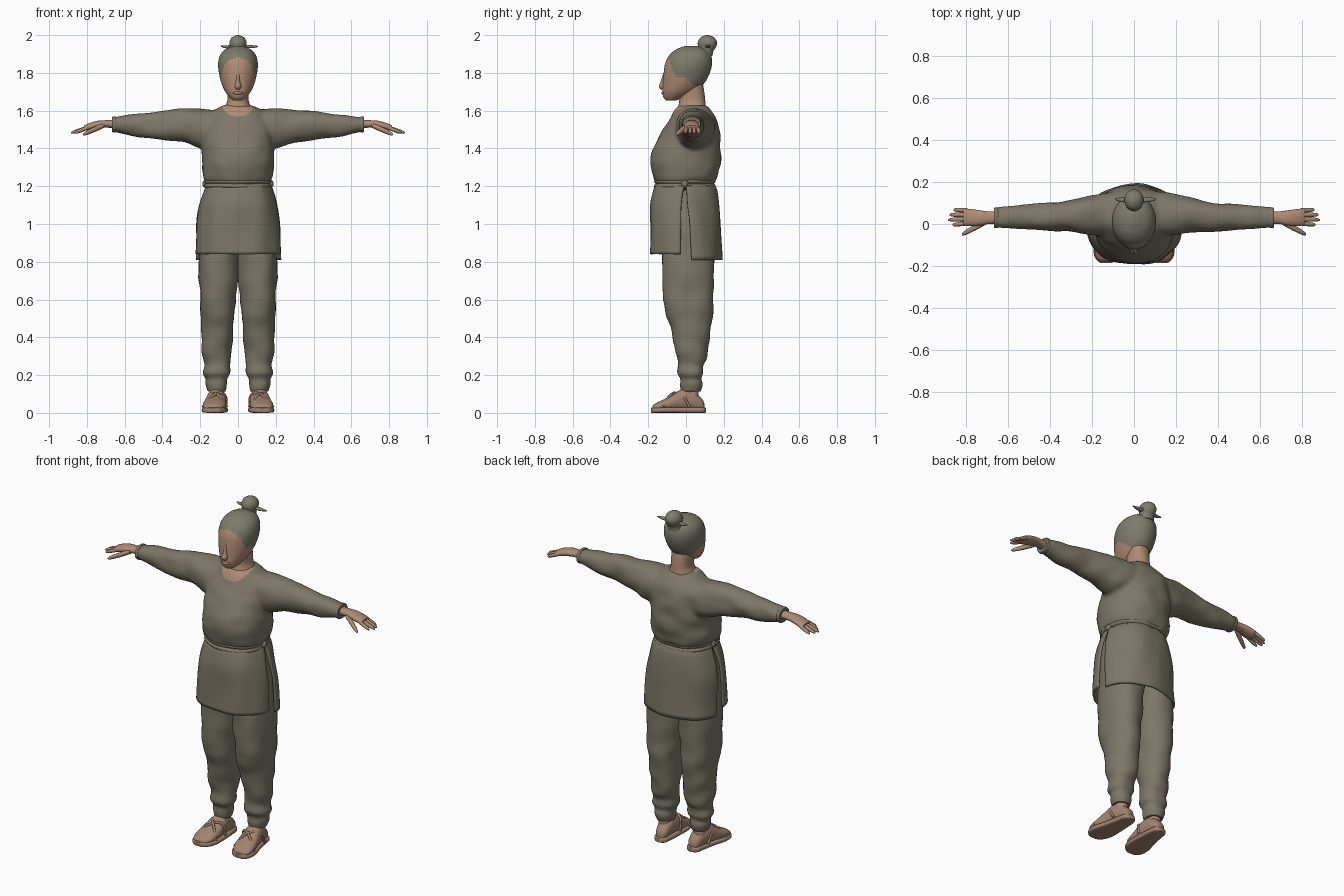
import bpy
import bmesh
from math import pi, cos, sin, copysign, radians
from mathutils import Vector, Matrix, noise

if "Cube" in bpy.data.objects:
    bpy.data.objects.remove(bpy.data.objects["Cube"])


def material(name, rgb):
    m = bpy.data.materials.new(name)
    m.use_nodes = True
    m.diffuse_color = (*rgb, 1)
    bsdf = m.node_tree.nodes["Principled BSDF"]
    bsdf.inputs["Base Color"].default_value = (*rgb, 1)
    bsdf.inputs["Roughness"].default_value = 0.9
    return m


CLOTH = material("olive grey cloth", (0.205, 0.185, 0.135))
HAIR = material("grey hair", (0.205, 0.2, 0.15))
SKIN = material("skin", (0.43, 0.26, 0.175))
SHOE = material("shoe leather", (0.36, 0.23, 0.16))


def smooth(mesh, angle=50):
    mesh.shade_smooth()
    mesh.set_sharp_from_angle(angle=radians(angle))


def interpolate(rows, steps):
    """Spline through the rows of cross-section limits."""
    out = []
    last = len(rows) - 1
    for i in range(last):
        quad = rows[max(i - 1, 0)], rows[i], rows[i + 1], rows[min(i + 2, last)]
        for s in range(steps):
            t = s / steps
            out.append([b + 0.5 * t * (c - a + t * (2*a - 5*b + 4*c - d + t * (3*(b - c) + d - a)))
                        for a, b, c, d in zip(*quad)])
    return out + [list(rows[-1])]


def loft(name, axis, rows, mat, segs=32, steps=4, power=0.9, arc=None):
    """Rings along an axis; each row is position, low/high and low/high of the other axes."""
    rings = interpolate(rows, steps)
    j, k = [a for a in range(3) if a != axis]
    bm = bmesh.new()
    grid = []
    for r, (pos, jl, jh, kl, kh) in enumerate(rings):
        ring = []
        for s in range(segs):
            a = 2 * pi * s / segs
            if arc:
                gap = arc[2] * (1 - r / (len(rings) - 1)) + 0.01
                a = arc[0] + gap + (arc[1] - arc[0] - 2 * gap) * s / (segs - 1)
            co = [0, 0, 0]
            co[axis] = pos
            co[j] = (jl + jh) / 2 + (jh - jl) / 2 * copysign(abs(cos(a)) ** power, cos(a))
            co[k] = (kl + kh) / 2 + (kh - kl) / 2 * copysign(abs(sin(a)) ** power, sin(a))
            ring.append(bm.verts.new(co))
        grid.append(ring)
    for lo, hi in zip(grid, grid[1:]):
        for s in range(segs - 1 if arc else segs):
            n = (s + 1) % segs
            bm.faces.new((lo[s], lo[n], hi[n], hi[s]))
    if not arc:
        bm.faces.new(grid[0])
        bm.faces.new(grid[-1])
    bmesh.ops.recalc_face_normals(bm, faces=bm.faces)
    mesh = bpy.data.meshes.new(name)
    bm.to_mesh(mesh)
    bm.free()
    mesh.materials.append(mat)
    smooth(mesh)
    obj = bpy.data.objects.new(name, mesh)
    bpy.context.collection.objects.link(obj)
    return obj


def mirror(obj):
    """Keep the part as the left one and add its right twin."""
    part = obj.name
    twin = obj.copy()
    twin.data = obj.data.copy()
    twin.data.transform(Matrix.Scale(-1, 4, Vector((1, 0, 0))))
    twin.data.flip_normals()
    obj.name, twin.name = "left_" + part, "right_" + part
    bpy.context.collection.objects.link(twin)


def crease(obj, amount, scale=(9, 9, 14)):
    """Shallow cloth folds."""
    mesh = obj.data
    normals = [v.normal.copy() for v in mesh.vertices]
    for v, n in zip(mesh.vertices, normals):
        v.co += n * amount * noise.noise(v.co * Vector(scale))
    return obj


def even(rows):
    """Expand position, half width, y low, y high to full rows."""
    return [(p, -w, w, a, b) for p, w, a, b in rows]


# Tunic: torso and sleeves fused into one skin
torso = loft("torso", 2, even([
    (1.18, .16, -.155, .145), (1.215, .165, -.16, .15), (1.25, .185, -.175, .17),
    (1.33, .192, -.187, .18), (1.42, .187, -.168, .185), (1.5, .187, -.122, .177),
    (1.56, .17, -.085, .157), (1.6, .13, -.062, .13), (1.627, .075, -.045, .11)]), CLOTH)
half = [(.12, -.06, .15, 1.41, 1.605), (.2, -.05, .14, 1.4, 1.612), (.3, -.036, .116, 1.434, 1.606),
        (.4, -.032, .1, 1.445, 1.597), (.5, -.028, .092, 1.457, 1.587), (.58, -.022, .085, 1.473, 1.577),
        (.66, -.016, .076, 1.488, 1.566)]
sleeves = loft("sleeves", 0, [(-p, *r) for p, *r in reversed(half)]
               + [(0, -.07, .14, 1.45, 1.59)] + half, CLOTH)
bm = bmesh.new()
for part in (torso, sleeves):
    bm.from_mesh(part.data)
bm.to_mesh(torso.data)
bm.free()
bpy.data.objects.remove(sleeves)
torso.name = "tunic"
fuse = torso.modifiers.new("fuse", 'REMESH')
fuse.mode, fuse.voxel_size = 'VOXEL', 0.011
relax = torso.modifiers.new("relax", 'SMOOTH')
relax.iterations = 5
graph = bpy.context.evaluated_depsgraph_get()
graph.update()
fused = bpy.data.meshes.new_from_object(torso.evaluated_get(graph))
torso.modifiers.clear()
torso.data = fused
fused.materials.clear()
fused.materials.append(CLOTH)
fused.materials.append(SKIN)
for f in fused.polygons:
    c = f.center
    f.material_index = int(c.y < .03 and (c.x / .085) ** 2 + ((c.z - 1.635) / .065) ** 2 < 1)
crease(torso, .009)
smooth(fused, 80)

# Sleeve cuffs
mirror(loft("cuff", 0, [(.648, -.018, .078, 1.486, 1.568), (.657, -.02, .08, 1.484, 1.57),
                        (.666, -.017, .077, 1.487, 1.567)], CLOTH, steps=2))

# Slit skirt panels and belt
shape = [(1.0, .217, -.188, .18), (1.1, .202, -.187, .17),
         (1.17, .182, -.172, .16), (1.2, .17, -.16, .15)]
for name, hem, start in (("front_skirt_panel", .84, pi), ("back_skirt_panel", .81, 0)):
    panel = loft(name, 2, even([(hem, .226, -.188, .187)] + shape), CLOTH,
                 segs=40, steps=6, arc=(start, start + pi, .12))
    crease(panel, .012, (9, 9, 4))
    thick = panel.modifiers.new("thickness", 'SOLIDIFY')
    thick.thickness, thick.offset = .01, 0
for z in (1.2, 1.225):
    crease(loft("belt_wrap", 2, even([(z - .014, .168, -.158, .148), (z, .178, -.169, .159),
                                     (z + .014, .17, -.16, .15)]), CLOTH, steps=3), .006)
mirror(loft("belt_knot", 0, [(.165, -.02, .01, 1.195, 1.23), (.178, -.024, .012, 1.193, 1.232),
                             (.188, -.012, .002, 1.203, 1.222)], CLOTH, segs=12))

# Trousers gathered at the ankle
leg = loft("trouser_leg", 2, [
    (.115, .068, .16, -.02, .075), (.15, .06, .168, -.032, .082), (.18, .056, .168, -.036, .08),
    (.21, .045, .18, -.047, .094), (.25, .047, .178, -.042, .092), (.3, .04, .186, -.05, .108),
    (.4, .03, .191, -.065, .125), (.5, .02, .197, -.1, .138), (.6, .008, .202, -.121, .146),
    (.8, -.004, .206, -.127, .15), (1.0, -.01, .195, -.13, .15), (1.18, -.01, .16, -.13, .125)], CLOTH, steps=5)
mirror(crease(leg, .012, (9, 9, 12)))

# Shoes, soles, ankles
mirror(loft("ankle", 2, [(.06, .075, .15, -.02, .07), (.11, .08, .15, -.012, .066),
                         (.16, .08, .15, -.01, .066)], SKIN, segs=20))
mirror(loft("shoe", 1, [
    (.097, .09, .125, .015, .05), (.085, .075, .138, .012, .075), (.05, .068, .15, .01, .108),
    (.01, .066, .16, .01, .132), (-.035, .062, .168, .01, .12), (-.08, .062, .18, .01, .09),
    (-.13, .066, .187, .01, .066), (-.165, .085, .178, .01, .048), (-.178, .105, .16, .015, .036)],
    SHOE, segs=24))
mirror(loft("sole", 1, [
    (.107, .09, .12, .002, .026), (.09, .068, .145, 0, .03), (.04, .06, .156, 0, .03),
    (-.03, .056, .17, 0, .03), (-.1, .054, .19, 0, .03), (-.15, .066, .19, 0, .03),
    (-.178, .09, .172, 0, .028), (-.186, .11, .155, .003, .025)], SHOE, segs=24, power=.5))
for side, sign in (("left", 1), ("right", -1)):
    for n, path in enumerate(([(.06, -.03, .03), (.075, -.05, .1), (.12, -.075, .098), (.187, -.12, .03)],
                              [(.16, .02, .03), (.155, -.02, .09), (.115, -.07, .102), (.06, -.12, .03)])):
        curve = bpy.data.curves.new(f"{side}_shoe_strap", 'CURVE')
        curve.dimensions, curve.bevel_depth, curve.bevel_resolution = '3D', .007, 2
        line = curve.splines.new('BEZIER')
        line.bezier_points.add(len(path) - 1)
        for p, (x, y, z) in zip(line.bezier_points, path):
            p.co = (sign * x, y, z)
            p.handle_left_type = p.handle_right_type = 'AUTO'
        curve.materials.append(SHOE)
        bpy.context.collection.objects.link(bpy.data.objects.new(curve.name, curve))

# Hands
mirror(loft("palm", 0, [(.63, 0, .06, 1.5, 1.555), (.69, 0, .06, 1.51, 1.55), (.74, -.008, .066, 1.506, 1.547),
                        (.785, -.01, .072, 1.496, 1.535), (.815, -.004, .069, 1.494, 1.522)], SKIN, segs=20))


def digit(name, start, end, r):
    rows = []
    for t, k in ((0, 1), (.4, 1.05), (.75, .9), (.93, .65), (1, .25)):
        x, y, z = Vector(start).lerp(Vector(end), t)
        rows.append((x, y - r * k, y + r * k, z - r * k, z + r * k))
    mirror(loft(name, 0, rows, SKIN, segs=10, steps=2, power=1))


for i, (name, tip) in enumerate((("index_finger", .865), ("middle_finger", .885),
                                 ("ring_finger", .88), ("little_finger", .86))):
    digit(name, (.79, .004 + .02 * i, 1.512), (tip, -.004 + .024 * i, 1.483), .0105)
digit("thumb", (.71, .008, 1.522), (.82, -.05, 1.474), .014)

# Neck and head
loft("neck", 2, even([(1.57, .085, -.045, .1), (1.615, .072, -.042, .105), (1.65, .057, -.036, .102),
                      (1.69, .056, -.034, .098), (1.74, .06, -.03, .09)]), SKIN)
head = loft("head", 2, even([
    (1.655, .026, -.105, -.05), (1.672, .045, -.12, -.005), (1.705, .07, -.125, .055),
    (1.75, .089, -.122, .1), (1.8, .101, -.118, .126), (1.85, .105, -.11, .138),
    (1.895, .094, -.087, .132), (1.925, .066, -.05, .108), (1.943, .025, -.005, .065)]),
    SKIN, segs=64, steps=7, power=1)
head.data.materials.append(HAIR)
for f in head.data.polygons:
    x, y, z = f.center
    f.material_index = int(z > 1.885 or (y > -.06 - (z - 1.79) * .4 and z > 1.775 - .9 * max(0, y)))
loft("nose", 2, even([(1.712, .01, -.133, -.1), (1.728, .018, -.144, -.1), (1.755, .011, -.134, -.1),
                      (1.8, .008, -.12, -.1)]), SKIN, segs=16, power=1)
loft("lips", 0, [(-.028, -.118, -.1, 1.69, 1.697), (-.01, -.13, -.1, 1.685, 1.702),
                 (.01, -.13, -.1, 1.685, 1.702), (.028, -.118, -.1, 1.69, 1.697)], SKIN, segs=12)

# Hair bun and pin
loft("hair_bun", 2, even([(1.89, .05, .04, .14), (1.915, .04, .065, .145), (1.935, .042, .065, .158),
                          (1.96, .046, .062, .165), (1.985, .035, .075, .152), (1.997, .015, .095, .13),
                          (2.0, .004, .108, .117)]), HAIR, segs=24, power=1)
loft("hair_pin", 0, [(-.09, .115, .121, 1.938, 1.944), (-.06, .105, .127, 1.93, 1.946), (0, .1, .13, 1.932, 1.948),
                     (.07, .105, .127, 1.931, 1.947), (.105, .114, .12, 1.937, 1.943)], HAIR, segs=12)
